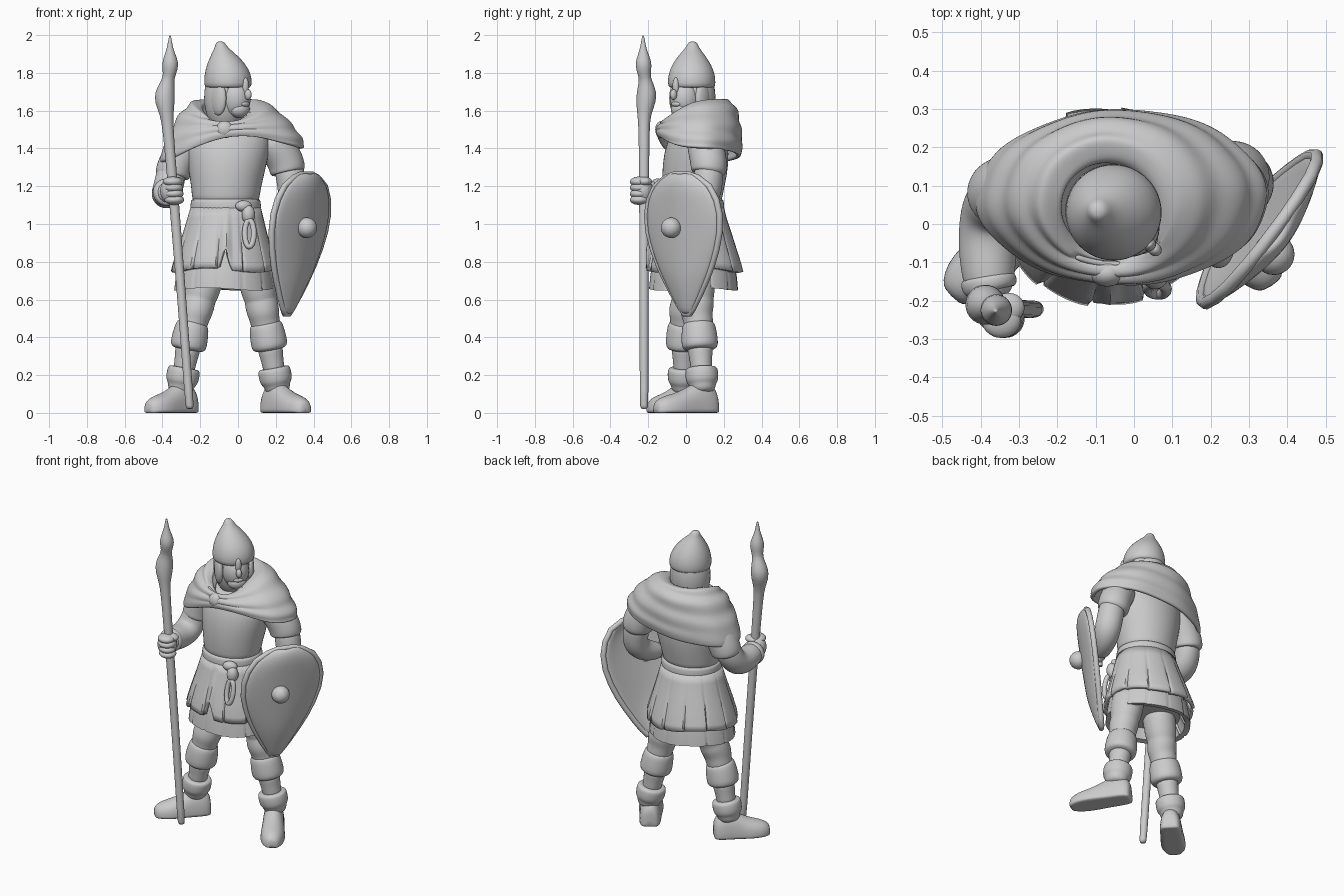
import bpy, bmesh, math
from mathutils import Vector, Matrix, Quaternion

if "Cube" in bpy.data.objects:
    bpy.data.objects.remove(bpy.data.objects["Cube"])

TAU = 2 * math.pi


def finish(name, bm, sub=0, thick=0, sharp=60):
    bmesh.ops.recalc_face_normals(bm, faces=bm.faces)
    me = bpy.data.meshes.new(name)
    bm.to_mesh(me)
    bm.free()
    me.shade_smooth()
    if not sub:
        me.set_sharp_from_angle(angle=math.radians(sharp))
    ob = bpy.data.objects.new(name, me)
    bpy.context.collection.objects.link(ob)
    if thick:
        m = ob.modifiers.new("thickness", 'SOLIDIFY')
        m.thickness, m.offset = thick, 0
    if sub:
        m = ob.modifiers.new("smooth", 'SUBSURF')
        m.levels = m.render_levels = sub
    return ob


def skin(name, rings, caps=True, **kw):
    """Join closed rings of points into one surface."""
    bm = bmesh.new()
    vs = [[bm.verts.new(p) for p in r] for r in rings]
    n = len(vs[0])
    for a, b in zip(vs, vs[1:]):
        for i in range(n):
            bm.faces.new((a[i], a[(i + 1) % n], b[(i + 1) % n], b[i]))
    if caps:
        bm.faces.new(vs[0])
        bm.faces.new(vs[-1])
    return finish(name, bm, **kw)


def loft(name, secs, n=24, sub=1, **kw):
    """Horizontal ellipses: x, y, z, rx, ry."""
    rings = [[(x + rx * math.cos(TAU * i / n), y + ry * math.sin(TAU * i / n), z)
              for i in range(n)] for x, y, z, rx, ry in secs]
    return skin(name, rings, sub=sub, **kw)


def tube(name, pts, n=16, sub=2):
    """Limb along a path: x, y, z, radius."""
    P = [Vector(p[:3]) for p in pts]
    q, last, rings = Quaternion(), Vector((0, 0, 1)), []
    for k, p in enumerate(P):
        t = (P[min(k + 1, len(P) - 1)] - P[max(k - 1, 0)]).normalized()
        q = last.rotation_difference(t) @ q
        last = t
        rings.append([p + q @ Vector((math.cos(TAU * i / n), math.sin(TAU * i / n), 0)) * pts[k][3]
                      for i in range(n)])
    return skin(name, rings, sub=sub)


def ball(name, loc, rad, turn=0.0):
    bm = bmesh.new()
    M = Matrix.Translation(loc) @ Matrix.Rotation(turn, 4, 'Z') @ Matrix.Diagonal((*rad, 1))
    bmesh.ops.create_uvsphere(bm, u_segments=28, v_segments=18, radius=1, matrix=M)
    return finish(name, bm)


def cord(name, pts, r, cyclic=True):
    cu = bpy.data.curves.new(name, 'CURVE')
    cu.dimensions, cu.bevel_depth, cu.bevel_resolution = '3D', r, 3
    cu.use_fill_caps = True
    s = cu.splines.new('POLY')
    s.points.add(len(pts) - 1)
    for p, c in zip(s.points, pts):
        p.co = (*c, 1)
    s.use_cyclic_u = cyclic
    s.use_smooth = True
    bpy.context.collection.objects.link(bpy.data.objects.new(name, cu))


# legs, knee wraps and boots
def leg(side, path, toe, length):
    def at(z, r, dy=0):
        a, b = (path[0], path[1]) if z > path[1][2] else (path[1], path[2])
        f = (z - a[2]) / (b[2] - a[2])
        return (a[0] + f * (b[0] - a[0]), a[1] + f * (b[1] - a[1]) + dy, z, r)
    tube(side + "_thigh", [at(.8, .1), at(.7, .1), at(.63, .095), at(.6, .086), at(.58, .09),
                           at(.53, .088, -.01), at(.49, .078), at(.43, .08)])
    tube(side + "_knee_wrap", [at(.48, .07), at(.47, .088), at(.43, .095), at(.38, .099),
                               at(.345, .097), at(.33, .07)])
    tube(side + "_shin", [at(.36, .07), at(.32, .066), at(.26, .058), at(.2, .058)])
    tube(side + "_boot_cuff", [at(.24, .06), at(.238, .085), at(.215, .09), at(.165, .088),
                               at(.15, .07), at(.1, .065)])
    d = Vector((*toe, 0)).normalized()
    s = Vector((-d.y, d.x, 0))
    base = Vector((path[2][0], path[2][1], 0))
    prof = [(-.085, .035, .09), (-.075, .055, .13), (-.03, .066, .17), (.03, .066, .17), (.09, .07, .13),
            (.15, .076, .105), (.21, .068, .09), (.25, .045, .07), (.262, .025, .045)]
    rings = []
    for f, w, h in prof:
        c = base + d * (f * length if f > 0 else f)
        half = [(math.cos(math.pi * i / 10), math.sin(math.pi * i / 10)) for i in range(11)]
        rings.append([c + s * (w * u) + Vector((0, 0, .014 + (h - .014) * v ** .8 if v > 0.01 else .014))
                      for u, v in half] + [c + s * (w * u) for u in (-.97, -.4, .4, .97)])
    skin(side + "_boot", rings, sub=1)


leg("left", [(.08, .05, .8), (.15, .068, .45), (.2, .085, .18)], (.53, -.82), 1.12)
leg("right", [(-.15, .04, .8), (-.245, -.01, .45), (-.295, -.01, .18)], (-.71, -.7), .97)

# torso and belt
loft("torso", [(-.05, .07, 1.54, .15, .11), (-.05, .065, 1.47, .23, .15), (-.055, .055, 1.38, .222, .175),
               (-.06, .045, 1.25, .198, .175), (-.065, .035, 1.15, .178, .157), (-.065, .035, 1.08, .18, .157)])
loft("belt", [(-.065, .035, z, .175 + o, .155 + o) for z, o in
              ((1.135, 0), (1.13, .01), (1.1, .014), (1.065, .014), (1.06, 0))])


# layered skirt with overlapping pleats and a front slit
def skirt(name, secs, panels, depth, slit, thick, n=144):
    rings, last = [], len(secs) - 1
    for k, (x, y, z, rx, ry) in enumerate(secs):
        t, ring = k / last, []
        for i in range(n):
            a = TAU * i / n
            saw = (i * panels / n + .25) % 1
            r = 1 + depth * t * (saw - .5) - .03 * t * (saw < .08)
            cut = slit * t * max(0, 1 - abs(a - TAU * .755) / .13)
            wob = .012 * t * math.sin(3 * a + 1)
            ring.append((x + rx * r * math.cos(a), y + ry * r * math.sin(a), z + cut + wob))
        rings.append(ring)
    return skin(name, rings, caps=not thick, thick=thick, sharp=45)


skirt("skirt_panels", [(-.065, .035, 1.09, .175, .155), (-.067, .036, 1.03, .192, .17),
                       (-.07, .038, .95, .214, .195), (-.073, .04, .86, .242, .222),
                       (-.075, .043, .79, .262, .242), (-.077, .045, .755, .268, .248)], 12, .045, .12, .02)
skirt("under_skirt", [(-.07, .04, .95, .19, .17), (-.073, .04, .82, .235, .213),
                      (-.075, .04, .72, .255, .23), (-.075, .04, .655, .264, .236),
                      (-.075, .04, .66, .23, .205), (-.075, .04, .72, .2, .18)], 12, .02, 0, 0)

# buckle, pouch and hanging strap
ball("buckle", (.03, -.125, 1.095), (.045, .03, .03), .3)
ball("pouch", (.055, -.135, 1.05), (.035, .035, .05), .3)
cord("strap_loop", [(.06 + .024 * math.cos(TAU * i / 20), -.168 - .015 * math.sin(TAU * i / 20 + 3),
                     .95 + .07 * math.sin(TAU * i / 20)) for i in range(20)], .015)

# hooded shoulder cape: x, y, rx, ry, height at back, height at front
CAPE = [(-.065, .04, .115, .115, 1.57, 1.48), (-.065, .045, .135, .135, 1.64, 1.51),
        (-.06, .06, .18, .165, 1.65, 1.53), (-.05, .07, .25, .195, 1.59, 1.53),
        (-.035, .07, .315, .212, 1.50, 1.51), (-.03, .07, .36, .218, 1.42, 1.49),
        (-.03, .068, .372, .21, 1.36, 1.465)]
rings, N = [], 64
for k in range(25):
    j = min(k // 4, 5)
    f = k / 4 - j
    x, y, rx, ry, zb, zf = [p + (q - p) * f for p, q in zip(CAPE[j], CAPE[j + 1])]
    t, ring = k / 24, []
    for i in range(N):
        a = TAU * i / N
        front = (1 - math.sin(a)) / 2
        fold = .009 * math.sin(k * 1.25 + 1.6 * math.cos(a)) * (1 - t * .8)
        r = 1 + .01 * t * math.sin(8 * a)
        ring.append((x + (rx * r + fold) * math.cos(a), y + (ry * r + fold) * math.sin(a),
                     zb + (zf - zb) * front ** (2 + 4 * t) + .04 * t * t * math.cos(a) + fold * .5))
    rings.append(ring)
skin("cape", rings, caps=False, thick=.024, sub=1)
ball("brooch", (-.07, -.128, 1.5), (.046, .035, .046))

# arms
tube("left_sleeve", [(.14, .08, 1.47, .08), (.2, .1, 1.42, .098), (.25, .12, 1.34, .1),
                     (.262, .122, 1.29, .098), (.268, .122, 1.27, .09), (.268, .12, 1.265, .06)])
tube("left_arm", [(.26, .12, 1.34, .08), (.285, .12, 1.22, .08), (.292, .105, 1.14, .08), (.265, .05, 1.09, .07),
                  (.235, -.02, 1.07, .055), (.225, -.05, 1.065, .045)])
ball("left_hand", (.22, -.065, 1.065), (.04, .05, .05))
tube("right_sleeve", [(-.21, .08, 1.47, .08), (-.275, .09, 1.41, .098), (-.33, .085, 1.32, .096),
                      (-.345, .08, 1.27, .096), (-.35, .075, 1.25, .09), (-.35, .075, 1.245, .06)])
tube("right_arm", [(-.335, .08, 1.33, .08), (-.365, .06, 1.22, .08), (-.375, .01, 1.165, .083), (-.382, -.06, 1.155, .078),
                   (-.38, -.13, 1.165, .072), (-.375, -.17, 1.17, .062), (-.365, -.2, 1.17, .045)])

# right fist gripping the spear
ball("right_hand", (-.352, -.23, 1.175), (.06, .055, .07))
for i in range(4):
    ball("finger", (-.337 - .003 * i, -.247, 1.128 + .032 * i), (.052, .05, .027))
ball("thumb", (-.33, -.22, 1.225), (.045, .04, .025), .3)
tube("glove_cuff", [(-.381, -.135, 1.167, .06), (-.38, -.14, 1.167, .077),
                    (-.375, -.175, 1.17, .073), (-.373, -.18, 1.17, .05)])

# spear
loft("spear", [(x, y, z, r, r) for x, y, z, r in
               ((-.255, -.222, .02, .02), (-.256, -.222, .035, .024), (-.297, -.222, .6, .024),
                (-.345, -.222, 1.2, .027), (-.37, -.222, 1.5, .029), (-.378, -.222, 1.58, .036),
                (-.388, -.212, 1.64, .054), (-.388, -.208, 1.7, .055), (-.373, -.214, 1.76, .034),
                (-.362, -.222, 1.79, .034), (-.358, -.225, 1.84, .046), (-.359, -.225, 1.88, .037),
                (-.36, -.227, 1.93, .016), (-.36, -.227, 1.98, .009), (-.36, -.227, 2.0, .003))], n=14)

# kite shield
U, W = Vector((.6, .8, 0)), Vector((.8, -.6, 0))


def shield_point(t, z, half, d=0):
    c = Vector((.318 + .14 * (z - .95), -.01 - .04 * (z - .95), z))
    return c + U * (t * half * .96) + W * (.045 * (1 - t * t) * min(1, half / .15) + d)


OUT = [(1.262, .05), (1.245, .11), (1.2, .185), (1.13, .23), (1.05, .25), (.96, .245), (.87, .22),
       (.78, .182), (.7, .138), (.62, .088), (.56, .046), (.525, .018)]
bm = bmesh.new()
T = [i / 5 - 1 for i in range(11)]
grid = [[bm.verts.new(shield_point(t, z, h)) for t in T] for z, h in OUT]
for a, b in zip(grid, grid[1:]):
    for i in range(10):
        bm.faces.new((a[i], a[i + 1], b[i + 1], b[i]))
finish("shield", bm, sub=1, thick=.032)
cord("shield_rim", [shield_point(-1, z, h) for z, h in OUT] +
     [shield_point(1, z, h) for z, h in reversed(OUT)], .017)
ball("shield_boss", shield_point(-.12, .98, .25, .03), (.054, .054, .054))
cord("shield_grip", [(.2, -.08, 1.0), (.21, -.07, 1.06), (.22, -.06, 1.12)], .018, False)

# head, turned to its left
TURN = math.radians(-42)
F, S = Vector((math.cos(TURN), math.sin(TURN), 0)), Vector((-math.sin(TURN), math.cos(TURN), 0))


def head_part(name, f, s, z, rad):
    ball(name, Vector((-.053, .03, z)) + F * f + S * s, rad, TURN)


head_part("coif", -.02, 0, 1.67, (.108, .116, .19))
head_part("face", .05, 0, 1.665, (.085, .08, .105))
head_part("beard", .085, 0, 1.605, (.048, .058, .045))
head_part("nose", .143, 0, 1.685, (.02, .017, .028))
head_part("mouth", .125, 0, 1.635, (.014, .03, .014))
head_part("nose_guard", .126, 0, 1.73, (.016, .018, .045))
for s in (-1, 1):
    head_part("cheek_guard", .015, s * .093, 1.665, (.052, .026, .09))

# pointed helmet
loft("helmet", [(x, y, z, r, r) for x, y, z, r in
                ((-.053, .03, 1.72, .112), (-.053, .03, 1.725, .126), (-.053, .03, 1.77, .128),
                 (-.057, .03, 1.82, .116), (-.067, .03, 1.87, .088), (-.08, .032, 1.91, .056),
                 (-.088, .034, 1.935, .035), (-.093, .035, 1.955, .027), (-.094, .035, 1.967, .013))])
